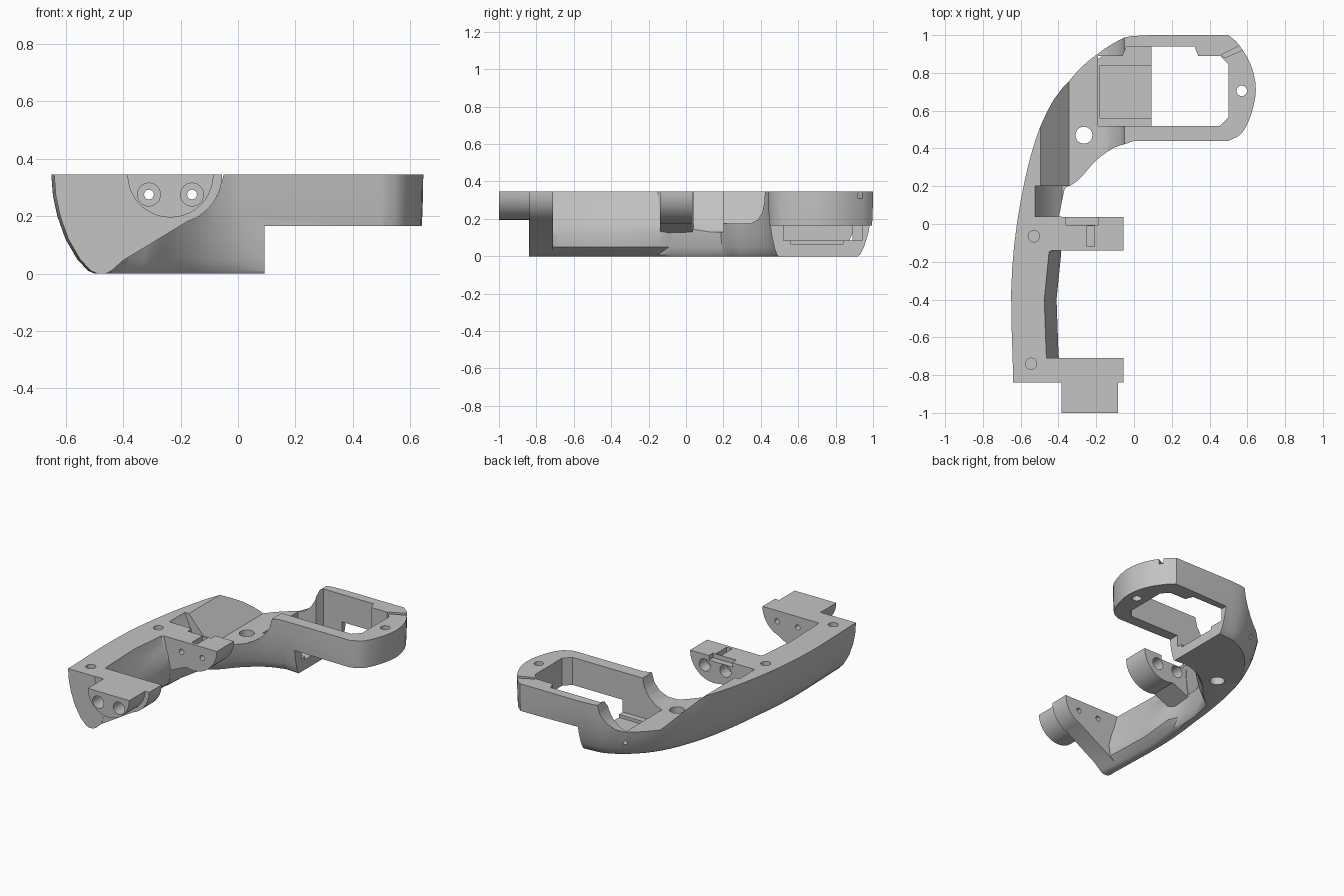
import bpy, bmesh, math
from mathutils import Vector

if "Cube" in bpy.data.objects:
    bpy.data.objects.remove(bpy.data.objects["Cube"], do_unlink=True)

TOP = 0.345
GREY = (0.55, 0.55, 0.55, 1)
grey = bpy.data.materials.new("plain grey")
grey.use_nodes = True
grey.diffuse_color = GREY
grey.node_tree.nodes["Principled BSDF"].inputs["Base Color"].default_value = GREY


def loft(name, rings):
    """Skin matching closed rings of points, cap both ends, face outwards."""
    bm = bmesh.new()
    rows = [[bm.verts.new(p) for p in ring] for ring in rings]
    n = len(rows[0])
    for a, b in zip(rows, rows[1:]):
        for i in range(n):
            j = (i + 1) % n
            bm.faces.new((a[i], a[j], b[j], b[i]))
    bm.faces.new(rows[0][::-1])
    bm.faces.new(rows[-1])
    bm.normal_update()
    bmesh.ops.triangulate(bm, faces=bm.faces[:])
    if bm.calc_volume(signed=True) < 0:
        bmesh.ops.reverse_faces(bm, faces=bm.faces[:])
    mesh = bpy.data.meshes.new(name)
    bm.to_mesh(mesh)
    bm.free()
    mesh.materials.append(grey)
    ob = bpy.data.objects.new(name, mesh)
    bpy.context.collection.objects.link(ob)
    return ob


def along_y(name, profile, y0, y1):
    return loft(name, [[(x, y, z) for x, z in profile] for y in (y0, y1)])


def along_z(name, outline, z0, z1):
    return loft(name, [[(x, y, z) for x, y in outline] for z in (z0, z1)])


def box(name, x0, x1, y0, y1, z0, z1):
    return along_z(name, [(x0, y0), (x1, y0), (x1, y1), (x0, y1)], z0, z1)


def circle(u, v, r, n=24, start=0, sweep=math.tau):
    return [(u + r * math.cos(start + sweep * i / n), v + r * math.sin(start + sweep * i / n))
            for i in range(n + (sweep < math.tau))]


def length_with_modifiers(ob):
    graph = bpy.context.evaluated_depsgraph_get()
    ys = [v.co.y for v in ob.evaluated_get(graph).data.vertices]
    return max(ys) - min(ys) if ys else 0


def combine(ob, other, operation):
    """Boolean with whichever solver keeps the full length of the part."""
    bpy.context.view_layer.objects.active = ob
    mod = ob.modifiers.new(operation.title(), 'BOOLEAN')
    mod.operation, mod.object = operation, other
    for solver in ('EXACT', 'MANIFOLD', 'FLOAT'):
        mod.solver = solver
        bpy.context.view_layer.update()
        if length_with_modifiers(ob) > 1.7:
            bpy.ops.object.modifier_apply(modifier=mod.name)
            break
    else:
        ob.modifiers.remove(mod)
        if operation == 'UNION':
            return
    bpy.data.objects.remove(other, do_unlink=True)


def smooth_path(points, steps=3):
    """Catmull-Rom curve through the points."""
    pts = [Vector(p) for p in points]
    pts = [2 * pts[0] - pts[1]] + pts + [2 * pts[-1] - pts[-2]]
    out = []
    for a, b, c, d in zip(pts, pts[1:], pts[2:], pts[3:]):
        for k in range(steps):
            t = k / steps
            out.append(0.5 * (2 * b + (c - a) * t + (2 * a - 5 * b + 4 * c - d) * t ** 2
                              + (3 * b - a - 3 * c + d) * t ** 3))
    return out + [pts[-2]]


# Main body: one plan outline, drawn in towards the rounded underside
outer = smooth_path([(-0.64, -0.8), (-0.65, -0.35), (-0.62, 0), (-0.55, 0.35), (-0.46, 0.6),
                     (-0.35, 0.78), (-0.21, 0.91), (-0.06, 0.985), (0.08, 1)])
nose = smooth_path([(0.5, 1), (0.555, 0.95), (0.62, 0.84), (0.645, 0.71), (0.62, 0.58),
                    (0.57, 0.48), (0.5, 0.44)])
throat = smooth_path([(0, 0.44), (-0.1, 0.4), (-0.2, 0.32), (-0.28, 0.23), (-0.35, 0.18)])
plan = [((-0.64, -0.84), "end")]
plan += [(p, "outer") for p in outer] + [(p, "nose") for p in nose]
plan += [(p, "throat") for p in throat] + [((-0.38, 0.04), "throat"), ((-0.39, -0.1), "throat")]
plan += [((-0.45, -0.15), "inner"), ((-0.475, -0.4), "inner"), ((-0.465, -0.68), "inner"),
         ((-0.45, -0.84), "inner")]
plan.reverse()
inset = {"outer": 0.15, "nose": 0.025, "throat": 0.06}
levels = [(0, 1, -0.01), (0.01, 0.85, 0.01), (0.05, 0.6, 0.055), (0.12, 0.33, 0.065),
          (0.2, 0.14, 0.045), (0.27, 0.04, 0.02), (TOP, 0, 0)]
pts = [Vector(p) for p, _ in plan]


def body_ring(z, taper, bulge):
    ring = []
    for i, (p, kind) in enumerate(plan):
        x, y = p
        if kind == "inner":
            x += bulge
        elif kind == "end":
            x += 0.15 * taper
        else:
            d = (pts[(i + 1) % len(pts)] - pts[i - 1]).normalized()
            amount = inset[kind] * taper
            if kind == "outer":  # the back wall stands steeper than the arm
                amount *= 1 - 0.45 * max(0, y)
            x -= d.y * amount
            y += d.x * amount
        ring.append((x, y, z))
    return ring


body = loft("grip_body", [body_ring(*level) for level in levels])

# Underside step below the open loop
combine(body, box("step", 0.093, 1, 0.2, 1.2, -0.1, 0.165), 'DIFFERENCE')

# Brackets and half-round spigot
arc = circle(-0.225, TOP, 0.17, 12, 0, -math.pi * 0.4)
front = [(-0.55, TOP), (-0.51, 0.03), (-0.45, 0.015)] + arc[::-1]
combine(body, along_y("front_bracket", front, -0.838, -0.71), 'UNION')
arc = circle(-0.225, TOP, 0.17, 16, 0, -math.pi * 0.6)
middle = [(-0.55, TOP), (-0.5, 0.11), (-0.42, 0.12)] + arc[::-1]
combine(body, along_y("middle_bracket", middle, -0.14, 0.036), 'UNION')
half = circle(-0.235, TOP, 0.15, 20, math.pi, math.pi)
combine(body, along_y("spigot", half, -1, -0.82), 'UNION')

# Trough across the hand section, and the pocket beside the middle bracket
trough = [(-0.495, TOP), (-0.345, 0.175), (-0.19, 0.175), (-0.14, 0.195), (-0.095, 0.235),
          (-0.065, 0.285), (-0.05, TOP), (-0.05, 0.5), (-0.495, 0.5)]
combine(body, along_y("trough", trough, 0.19, 1.2), 'DIFFERENCE')
pocket = [(-0.525, 0.5), (-0.525, TOP), (-0.46, 0.2), (-0.38, 0.13), (-0.2, 0.13), (-0.2, 0.5)]
combine(body, along_y("pocket", pocket, 0.04, 0.2), 'DIFFERENCE')

# Bay with low floor, opening right through under the loop
bay = [(-0.19, 0.52), (0.455, 0.52), (0.5, 0.565), (0.5, 0.845), (0.455, 0.89), (0.34, 0.89),
       (0.32, 0.94), (-0.04, 0.94), (-0.06, 0.89), (-0.19, 0.89)]
combine(body, along_z("bay", bay, 0.085, 0.5), 'DIFFERENCE')
combine(body, box("bay_slot", -0.18, 0.2, 0.56, 0.84, 0.065, 0.1), 'DIFFERENCE')

# Screw holes: two through, two blind
for x, y, r, z in ((-0.265, 0.47, 0.045, -0.1), (0.57, 0.705, 0.028, -0.1),
                   (-0.53, -0.065, 0.03, 0.25), (-0.545, -0.74, 0.03, 0.25)):
    combine(body, along_z("screw_hole", circle(x, y, r), z, 0.5), 'DIFFERENCE')

# Rod holes through both brackets, wider at the mouths
for x in (-0.31, -0.16):
    combine(body, along_y("rod_hole", circle(x, 0.275, 0.017, 16), -1.1, 0.1), 'DIFFERENCE')
    for y0, y1 in ((-1.1, -0.88), (-0.04, 0.1)):
        combine(body, along_y("rod_mouth", circle(x, 0.275, 0.04), y0, y1), 'DIFFERENCE')

# Slots in the middle bracket and a groove at the loop corner
combine(body, box("slot", -0.25, -0.21, -0.12, -0.01, 0.24, 0.5), 'DIFFERENCE')
combine(body, box("ledge", -0.36, -0.19, -0.005, 0.1, 0.315, 0.5), 'DIFFERENCE')
groove = [(0.46, 0.895), (0.48, 0.88), (0.62, 0.94), (0.6, 0.965)]
combine(body, along_z("groove", groove, 0.31, 0.5), 'DIFFERENCE')

bpy.ops.object.select_all(action='DESELECT')
body.select_set(True)
bpy.context.view_layer.objects.active = body
bpy.ops.object.shade_smooth_by_angle(angle=math.radians(30))
